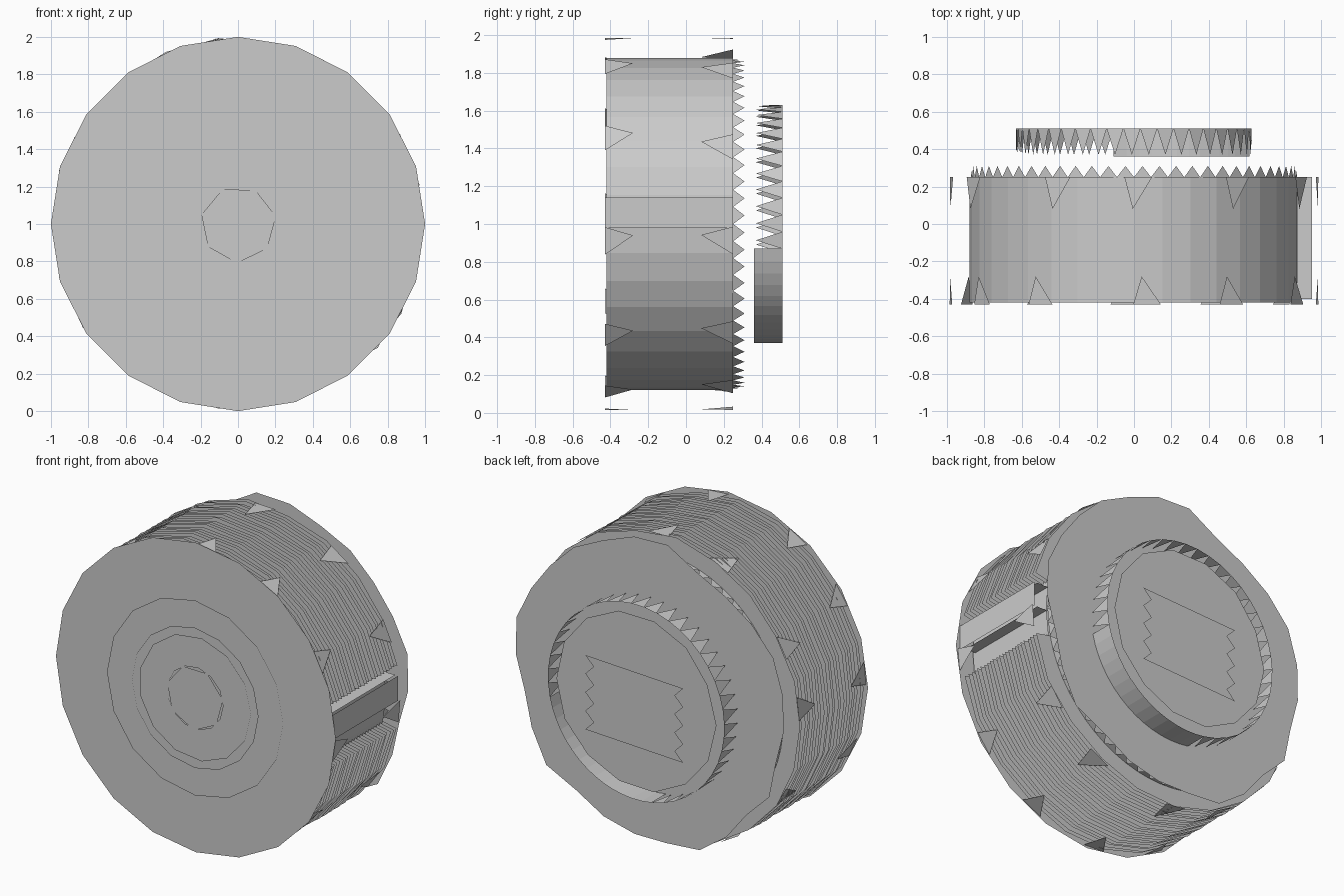
import bpy, bmesh, random
from math import cos, sin, radians, tau

random.seed(4)
if "Cube" in bpy.data.objects:
    bpy.data.objects.remove(bpy.data.objects["Cube"])

grey = bpy.data.materials.new("plain_grey")
grey.use_nodes = True
grey.diffuse_color = (0.6, 0.6, 0.6, 1)
grey.node_tree.nodes["Principled BSDF"].inputs["Base Color"].default_value = grey.diffuse_color


def polar(r, a, y):
    """Point at radius r and angle a around the wheel axle."""
    return (r * cos(a), y, 1 + r * sin(a))


def build(name, polygons):
    """Make one flat-shaded object from a list of polygons."""
    bm = bmesh.new()
    for points in polygons:
        bm.faces.new([bm.verts.new(p) for p in points])
    bmesh.ops.remove_doubles(bm, verts=bm.verts, dist=0.0001)
    mesh = bpy.data.meshes.new(name)
    bm.to_mesh(mesh)
    bm.free()
    mesh.materials.append(grey)
    obj = bpy.data.objects.new(name, mesh)
    bpy.context.collection.objects.link(obj)
    return obj


def disc(r, y, n, wobble=0.0, turn=0.0):
    """Filled polygon facing along the axle."""
    return [polar(r - random.random() * wobble, turn + tau * i / n, y) for i in range(n)]


def wall(r, y0, y1, n, start=0.0, end=tau):
    """Strip of flat panels around the axle."""
    step = (end - start) / n
    return [[polar(r, start + i * step, y0), polar(r, start + (i + 1) * step, y0),
             polar(r, start + (i + 1) * step, y1), polar(r, start + i * step, y1)]
            for i in range(n)]


def teeth(r, base, tip, n, start=0.0, end=tau):
    """Ring of triangles pointing along the axle."""
    step = (end - start) / n
    return [[polar(r, start + i * step, base), polar(r, start + (i + 1) * step, base),
             polar(r, start + (i + 0.5) * step, tip)] for i in range(n)]


def ring(inner, outer, y, n, start=0.0, end=tau):
    """Flat ring with a faceted rim; outer gives the radius at each corner."""
    step = (end - start) / n
    return [[polar(inner, start + i * step, y), polar(outer[i], start + i * step, y),
             polar(outer[i + 1], start + (i + 1) * step, y),
             polar(inner, start + (i + 1) * step, y)] for i in range(n)]


# Core drum and the closed front face
build("core_drum", wall(0.88, -0.42, 0.25, 36))
build("front_face", [disc(1.0, -0.43, 20)])

# Shallow concentric steps on the front face
build("front_ring_outer", ring(0.45, [0.63] * 17, -0.438, 16))
build("front_ring_middle", ring(0.2, [0.4] * 14, -0.438, 13))
build("front_hub", [disc(0.21, -0.443, 7, 0.01, 0.2)])

# Paper-thin fins sharing one rim outline, with a notch on the left side
notch = radians(12)
FIN_COUNT, SIDES = 24, 20
rim = [random.uniform(0.975, 0.995) for _ in range(SIDES + 1)]
fins = []
for k in range(1, FIN_COUNT + 1):
    y = -0.43 + 0.68 * k / FIN_COUNT
    outline = [r + random.uniform(-0.005, 0.005) for r in rim]
    fins += ring(0.87, outline, y, SIDES, notch, tau - notch)
build("fins", fins)

# Hollow bar lying in the notch
z0, z1 = 0.98, 1.14
bar = [[(0.97, -0.43, z0), (0.97, 0.25, z0), (0.97, 0.25, z1), (0.97, -0.43, z1)]]
for z in (z0, z1):
    bar.append([(0.87, -0.4, z), (0.95, -0.4, z), (0.95, 0.25, z), (0.87, 0.25, z)])
build("notch_bar", bar)

# Triangular tabs on the rim, near the front and near the back
tabs = []
for deg in range(-33, 327, 30):
    for y0, y1 in ((-0.43, -0.28), (0.25, 0.08)):
        a = radians(deg + random.uniform(-4, 4))
        tabs.append([polar(0.985, a - 0.075, y0), polar(0.985, a + 0.075, y0),
                     polar(0.985, a + 0.03, y1)])
build("rim_tabs", tabs)

# Toothed ring and the ragged back plate that carries the cap
build("back_teeth", teeth(0.87, 0.25, 0.31, 60))
build("back_plate", [disc(1.0, 0.36, 26, 0.09)])

# Raised back cap: solid wall low on the left, teeth elsewhere, smaller face inside
build("cap_wall", wall(0.63, 0.36, 0.51, 14, radians(-100), radians(-12)))
build("cap_teeth", teeth(0.63, 0.51, 0.37, 33, radians(-12), radians(260)))
build("cap_face", [disc(0.575, 0.505, 14, 0.02)])

# Label plate with notched sides on the cap
rows = [0.7 + 0.06 * i for i in range(9)]
left = [(0.36 - 0.06 * (i % 2), 0.514, z + 0.03) for i, z in enumerate(rows)]
right = [(-0.34 + 0.06 * (i % 2), 0.514, z) for i, z in enumerate(rows)]
build("cap_label_plate", [left + right[::-1]])
